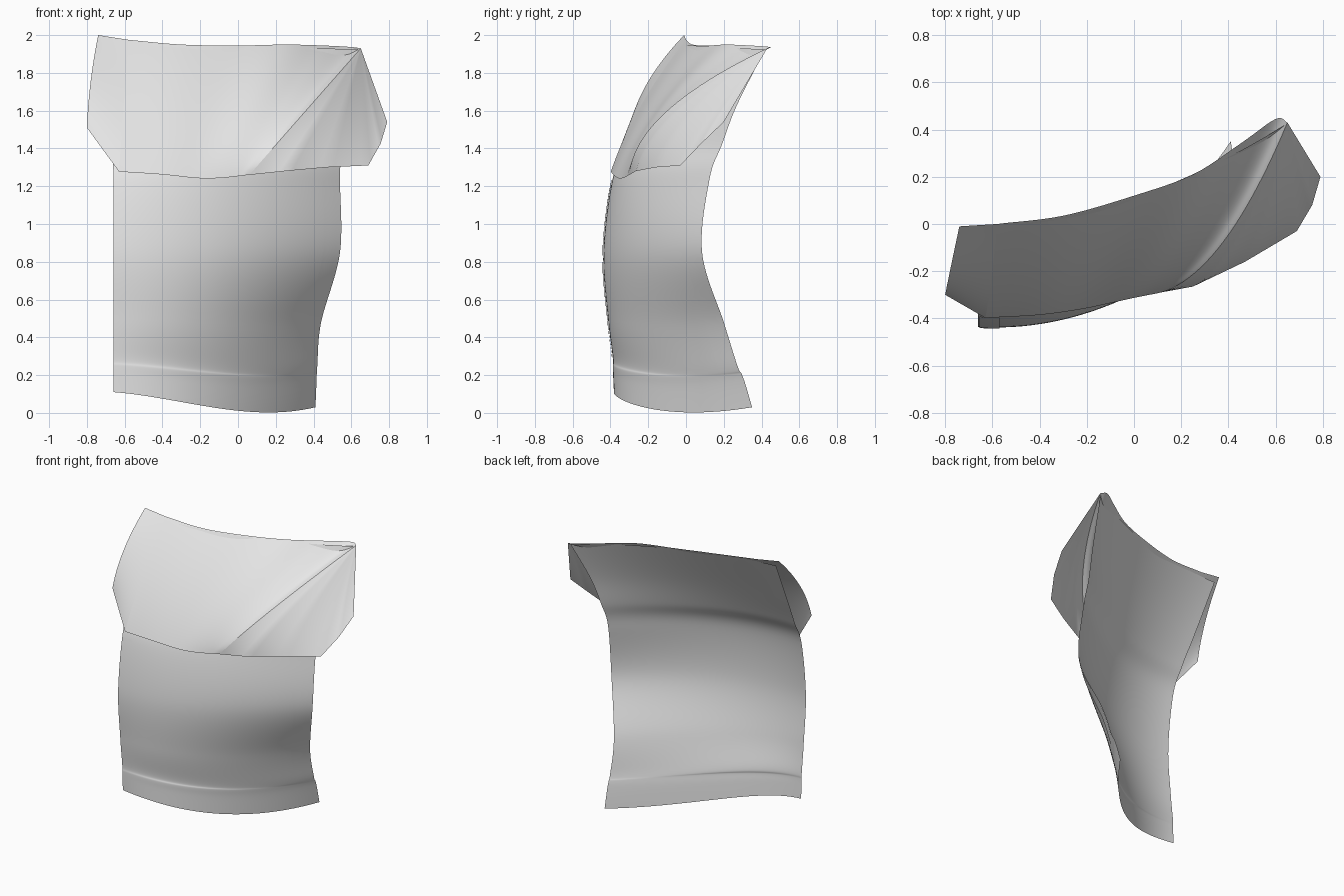
import bpy, bmesh
from mathutils import Vector

if "Cube" in bpy.data.objects:
    bpy.data.objects.remove(bpy.data.objects["Cube"])

cloth = bpy.data.materials.new("light_grey_cloth")
cloth.diffuse_color = (0.8, 0.8, 0.8, 1)
cloth.use_nodes = True
cloth.node_tree.nodes["Principled BSDF"].inputs["Base Color"].default_value = cloth.diffuse_color


def spline(rows, t):
    """Catmull-Rom through equal-length rows of numbers, t in 0..len-1."""
    n = len(rows) - 1
    i = min(int(t), n - 1)
    f = t - i
    b, c = Vector(rows[i]), Vector(rows[i + 1])
    a = Vector(rows[i - 1]) if i > 0 else 2 * b - c
    d = Vector(rows[i + 2]) if i + 2 <= n else 2 * c - b
    return 0.5 * (2 * b + (c - a) * f + (2 * a - 5 * b + 4 * c - d) * f * f
                  + (3 * b - a - 3 * c + d) * f ** 3)


def linear(rows, t):
    i = min(int(t), len(rows) - 2)
    return Vector(rows[i]).lerp(Vector(rows[i + 1]), t - i)


def sheet(name, surf, nu, nv, u0=0.0, u1=1.0, v0=0.0, v1=1.0):
    """Smooth sheet sampled from surf(u, v)."""
    bm = bmesh.new()
    g = [[bm.verts.new(surf(u0 + (u1 - u0) * i / nu, v0 + (v1 - v0) * j / nv))
          for i in range(nu + 1)] for j in range(nv + 1)]
    for j in range(nv):
        for i in range(nu):
            bm.faces.new((g[j][i], g[j][i + 1], g[j + 1][i + 1], g[j + 1][i]))
    bmesh.ops.remove_doubles(bm, verts=bm.verts, dist=1e-5)
    for f in bm.faces:
        f.smooth = True
    me = bpy.data.meshes.new(name)
    bm.to_mesh(me)
    bm.free()
    me.materials.append(cloth)
    ob = bpy.data.objects.new(name, me)
    bpy.context.collection.objects.link(ob)
    return ob


# Body cloth: left point, right point, forward bulge, vertical sag per row
body_rows = [
    (-.66, -.38, .11, .41, .35, .03, -.20, -.05),
    (-.66, -.385, .20, .415, .315, .15, -.187, -.035),
    (-.66, -.387, .25, .417, .295, .205, -.182, -.03),
    (-.66, -.388, .30, .42, .272, .25, -.172, -.03),
    (-.66, -.41, .50, .44, .20, .48, -.175, -.02),
    (-.66, -.435, .85, .54, .085, .85, -.15, 0),
    (-.66, -.385, 1.24, .54, .125, 1.24, -.15, 0),
    (-.665, -.30, 1.42, .55, .19, 1.42, -.135, 0),
    (-.685, -.19, 1.63, .58, .27, 1.63, -.12, 0),
    (-.71, -.02, 1.955, .64, .42, 1.925, -.10, 0),
]


def body(u, v):
    r = spline(body_rows, v * (len(body_rows) - 1))
    p = Vector(r[0:3]).lerp(Vector(r[3:6]), u)
    p.y += r[6] * 4 * u * (1 - u)
    p.z += r[7] * 6.75 * u * u * (1 - u)
    return p


def raised(u, v):
    return body(u, v) + Vector((0, -.005, 0))


sheet("body_cloth", body, 32, 90)
# Sewn side hems
for side, a, b in (("left", .005, .075), ("right", .925, .995)):
    sheet(side + "_hem", raised, 4, 40, a, b, 3 / 9, 5.97 / 9)

# Folded flap: columns of top point, bottom point, forward bulge
apex = (.65, .43, 1.93)
wing_cols = [
    (-.74, -.01, 2.0, -.80, -.30, 1.51, -.045),
    (-.58, .0, 1.975, -.63, -.398, 1.277, -.04),
]
main_cols = [
    wing_cols[1],
    (-.30, .035, 1.95, -.40, -.385, 1.262, -.04),
    (.0, .12, 1.945, -.22, -.36, 1.243, -.05),
    (.25, .21, 1.95, -.10, -.335, 1.243, -.08),
    (.45, .34, 1.945, -.01, -.315, 1.252, -.12),
    (.60, .445, 1.937, .03, -.307, 1.257, -.16),
    (*apex, .06, -.30, 1.26, -.17),
]
corner_cols = [
    main_cols[-1],
    (*apex, .25, -.265, 1.28, -.125),
    (*apex, .47, -.16, 1.30, -.085),
    (*apex, .69, -.03, 1.31, -.04),
    (*apex, .755, .08, 1.425, -.015),
    (*apex, .79, .20, 1.54, 0),
]


def flap(cols, interp):
    def surf(u, v):
        c = interp(cols, u * (len(cols) - 1))
        p = Vector(c[3:6]).lerp(Vector(c[0:3]), v)
        p.y += c[6] * 4 * v * (1 - v)
        p.x += min(0, c[0] + .58) * .25 * v * (1 - v)  # rounded outer edge
        return p
    return surf


sheet("flap_left_wing", flap(wing_cols, linear), 6, 24)
sheet("flap_main", flap(main_cols, spline), 36, 24)
sheet("flap_right_corner", flap(corner_cols, linear), 30, 24)
